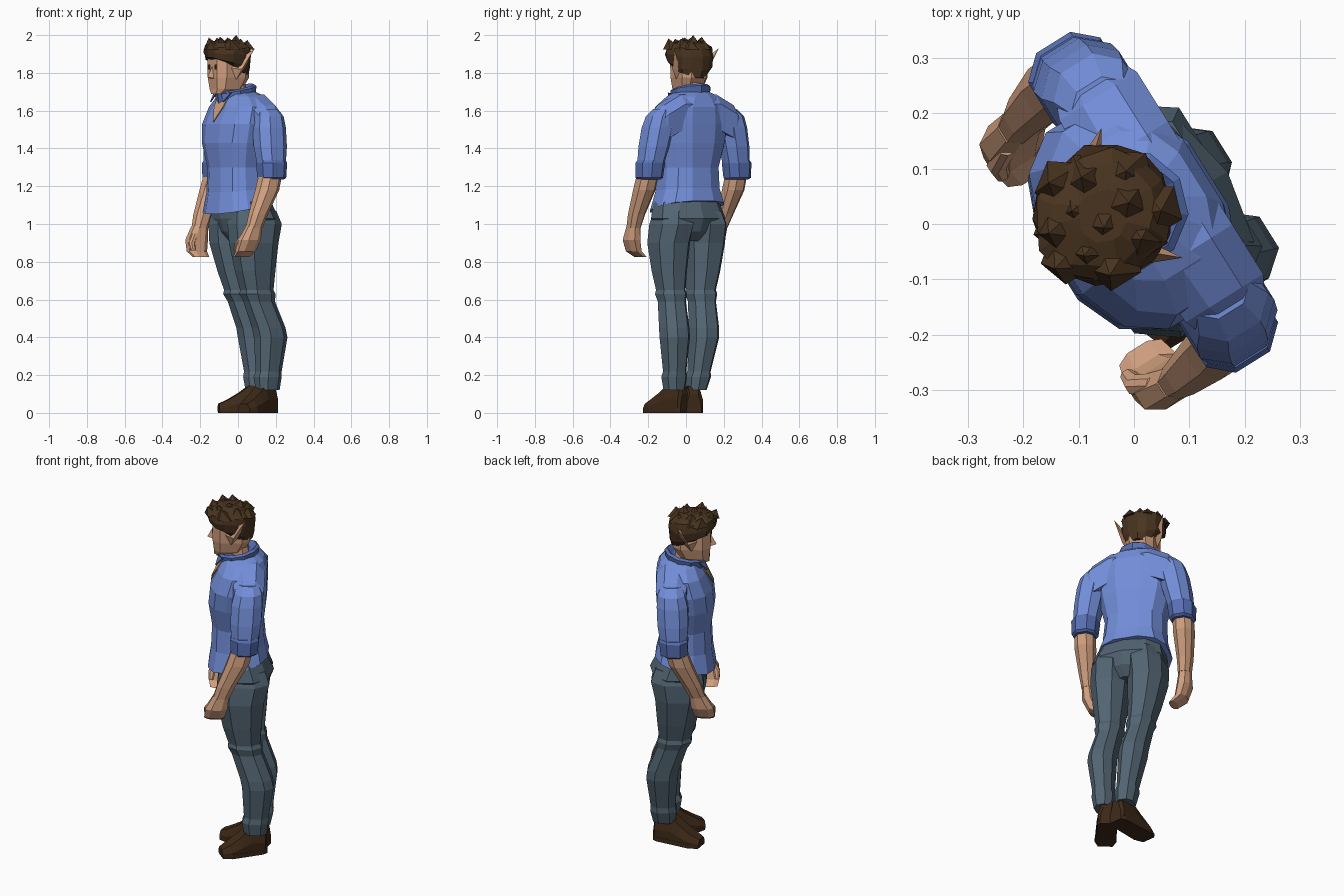
import bpy, bmesh, math, random
from mathutils import Vector
random.seed(4)


def material(name, rgb):
    m = bpy.data.materials.new(name)
    m.diffuse_color = (*rgb, 1)
    return m


SHIRT = material("shirt blue", (0.17, 0.27, 0.69))
TRIM = material("trim blue", (0.095, 0.16, 0.45))
PANTS = material("slate grey", (0.085, 0.13, 0.17))
SKIN = material("skin", (0.64, 0.35, 0.215))
HAIR = material("hair brown", (0.066, 0.034, 0.014))
SHOE = material("shoe brown", (0.047, 0.022, 0.009))
EYE = material("eye dark", (0.04, 0.015, 0.008))


def world(p):
    """Body frame (left, forward, up) turned to the stance direction."""
    s, f, z = p
    return Vector((0.53 * s - 0.848 * f, -0.848 * s - 0.53 * f, z))


def build(name, verts, faces, mat, turn=True):
    bm = bmesh.new()
    vs = [bm.verts.new(world(v) if turn else v) for v in verts]
    for f in faces:
        bm.faces.new([vs[i] for i in f])
    bmesh.ops.recalc_face_normals(bm, faces=bm.faces)
    me = bpy.data.meshes.new(name)
    bm.to_mesh(me)
    bm.free()
    me.materials.append(mat)
    ob = bpy.data.objects.new(name, me)
    bpy.context.collection.objects.link(ob)
    return ob


def loft(name, rings, mat, turn=True):
    n, verts = len(rings[0]), [p for r in rings for p in r]
    faces = [(k * n + i, k * n + (i + 1) % n, (k + 1) * n + (i + 1) % n, (k + 1) * n + i)
             for k in range(len(rings) - 1) for i in range(n)]
    faces += [tuple(range(n)), tuple(range(len(verts) - n, len(verts)))]
    return build(name, verts, faces, mat, turn)


def ring(s, f, z, a, b, n=8, p=0.85, tilt=0.0):
    """Rounded section with a flat front; tilt raises the front edge."""
    pts = []
    for i in range(n):
        t = 2 * math.pi * (i + 0.5) / n
        c, d = math.cos(t), math.sin(t)
        c, d = (math.copysign(abs(v) ** p, v) for v in (c, d))
        pts.append((s + a * c, f + b * d, z + tilt * d))
    return pts


def tube(name, rows, mat, n=8, p=0.85):
    return loft(name, [ring(*r, n=n, p=p) for r in rows], mat)


def plate(name, pts, mat, depth=0.008):
    """Thin plate extruded toward the front."""
    return loft(name, [pts, [(s, f + depth, z) for s, f, z in pts]], mat)


# shirt body with a dipping front hem
body = [(-.005, -.002, 1.088, .20, .165, -.035), (-.008, -.002, 1.18, .172, .148, -.012),
        (-.012, .0, 1.30, .165, .14, 0), (-.015, .002, 1.43, .20, .158, 0),
        (-.015, -.005, 1.53, .215, .155, 0), (-.015, -.025, 1.62, .20, .135, 0),
        (-.02, -.03, 1.675, .14, .11, 0), (-.025, -.02, 1.70, .09, .085, 0)]
loft("shirt_body", [ring(*r[:5], n=12, p=0.8, tilt=r[5]) for r in body], SHIRT)

# yoke running from shoulder to shoulder
yoke = []
for s, top, back, front, low in ((-.265, 1.575, -.125, -.005, 1.48), (-.215, 1.63, -.15, .015, 1.45),
                                 (-.11, 1.685, -.15, .02, 1.5), (.11, 1.685, -.15, .02, 1.5),
                                 (.215, 1.63, -.15, .015, 1.45), (.265, 1.575, -.125, -.005, 1.48)):
    yoke.append([(s - .015, f, z) for f, z in ((back + .015, low), (back, top - .05), (back + .045, top),
                                               (front - .05, top), (front, top - .035), (front, low))])
loft("shirt_yoke", yoke, SHIRT)

# open neckline and collar
plate("open_neckline", [(-.015, .139, 1.54), (.03, .105, 1.62), (.03, .076, 1.675),
                        (-.07, .076, 1.675), (-.06, .105, 1.62)], SKIN)
loft("collar", [ring(-.027, -.002, z, a, b, n=10, p=1, tilt=-.022) for z, a, b in
                ((1.66, .10, .105), (1.712, .11, .112), (1.722, .096, .098), (1.695, .07, .07))], TRIM)
for side in (1, -1):
    plate("collar_tip", [(-.025 + side * .03, .098, 1.688), (-.025 + side * .085, .075, 1.695),
                         (-.025 + side * .062, .113, 1.645)], TRIM)

# arms, mirrored; the right hand hangs a little closer to the body
for side, tag, pull in ((1, "left", .005), (-1, "right", .06)):
    def limb(name, rows, mat):
        out = []
        for s, f, z, a, b in rows:
            k = min(1, max(0, (1.25 - z) / .3))
            out.append((-.015 + side * (s - pull * k), f - .017 * k, z, a, b))
        tube(tag + "_" + name, out, mat)
    limb("sleeve", [(.19, -.065, 1.61, .055, .06), (.215, -.066, 1.57, .075, .078),
                    (.23, -.06, 1.51, .08, .088), (.25, -.055, 1.41, .077, .088),
                    (.27, -.05, 1.30, .066, .074)], SHIRT)
    limb("cuff", [(.268, -.052, 1.335, .068, .076), (.27, -.05, 1.322, .075, .082),
                  (.275, -.048, 1.245, .069, .076), (.275, -.046, 1.235, .058, .064)], TRIM)
    limb("forearm", [(.275, -.05, 1.30, .055, .060), (.285, -.01, 1.18, .056, .064),
                     (.297, .06, 1.05, .042, .052), (.30, .09, .98, .034, .046)], SKIN)
    limb("hand", [(.30, .09, .99, .033, .045), (.297, .118, .915, .04, .064),
                  (.275, .13, .855, .034, .058), (.232, .13, .825, .022, .048)], SKIN)
    limb("thumb", [(.287, .135, .95, .018, .02), (.268, .168, .90, .017, .02),
                   (.245, .172, .86, .01, .013)], SKIN)

# trousers: seat and two legs
tube("trouser_seat", [(.005, -.01, 1.16, .16, .12), (.008, -.02, 1.105, .185, .138),
                      (.01, -.038, 1.03, .205, .155), (.015, -.035, .96, .15, .13),
                      (.016, -.03, .91, .06, .09)], PANTS, n=10)
tube("left_leg", [(.10, -.03, 1.07, .09, .13), (.11, -.035, 1.0, .106, .15), (.122, -.022, .90, .103, .135),
                  (.123, -.03, .75, .085, .11), (.121, -.042, .65, .072, .09),
                  (.122, -.045, .63, .078, .098), (.123, -.055, .59, .068, .086),
                  (.139, -.105, .45, .075, .09), (.142, -.115, .40, .075, .09),
                  (.137, -.106, .22, .057, .07), (.136, -.10, .19, .064, .075),
                  (.136, -.10, .12, .052, .064)], PANTS)
tube("right_leg", [(-.08, -.035, 1.07, .09, .13), (-.088, -.04, 1.0, .106, .15), (-.09, -.032, .90, .103, .135),
                   (-.075, -.045, .75, .085, .11), (-.06, -.055, .65, .072, .09),
                   (-.059, -.057, .63, .078, .098), (-.056, -.07, .59, .068, .086),
                   (-.038, -.118, .45, .075, .09), (-.034, -.125, .40, .075, .09),
                   (-.005, -.122, .22, .057, .07), (.0, -.12, .19, .064, .075),
                   (.01, -.115, .12, .052, .064)], PANTS)

# shoes, each lofted from heel to toe
for tag, heel, toe in (("left", (.18, -.005), (.03, -.205)), ("right", (.165, .042), (-.103, .002))):
    h, t = Vector((*heel, 0)), Vector((*toe, 0))
    across = (t - h).normalized().cross(Vector((0, 0, 1)))
    rings = []
    for k, w, top in ((0, .038, .10), (.05, .05, .14), (.4, .053, .145), (.6, .055, .105),
                      (.82, .056, .07), (1, .038, .048)):
        c = h.lerp(t, k)
        base = .025 - .022 * k if k < .9 else .008
        rings.append([c + across * w * m + Vector((0, 0, z)) for m, z in
                      ((-1, base), (-1, top * .5), (-.6, top), (.6, top), (1, top * .5), (1, base))])
    loft(tag + "_shoe", rings, SHOE, turn=False)
    loft(tag + "_sole", [[c + across * w * m + Vector((0, 0, z)) for m, z in
                          ((-1, 0), (-1, .025), (1, .025), (1, 0))]
                         for c, w in ((h, .04), (h.lerp(t, .1), .052), (h.lerp(t, .8), .058),
                                      (h.lerp(t, .99), .039))], SHOE, turn=False)

# neck, head and face
HS, HF = -.04, .035
tube("neck", [(-.03, -.005, 1.62, .06, .06), (-.03, 0, 1.71, .055, .06), (-.037, .015, 1.80, .055, .06)], SKIN)
tube("head", [(HS, .085, 1.688, .042, .045), (HS, .05, 1.715, .068, .082), (HS, HF, 1.775, .082, .105),
              (HS, HF, 1.88, .085, .105), (HS, HF, 1.93, .07, .085)], SKIN, p=0.6)
build("nose", [(HS - .016, .13, 1.77), (HS + .016, .13, 1.77), (HS, .166, 1.778), (HS, .13, 1.845)],
      [(0, 1, 2), (0, 2, 3), (1, 3, 2), (0, 3, 1)], SKIN)
for side, tag in ((1, "left"), (-1, "right")):
    plate(tag + "_eye", [(HS + side * x, .133, z) for x, z in
                         ((.024, 1.818), (.042, 1.818), (.042, 1.845), (.024, 1.845))], EYE, 0.005)
    # pointed ear
    ear = [(.076, .07, 1.825), (.078, .035, 1.765), (.08, -.005, 1.81), (.088, .015, 1.875),
           (.112, .02, 1.82), (.138, -.042, 1.93)]
    build(tag + "_ear", [(HS + side * s, f, z) for s, f, z in ear],
          [(0, 1, 4), (1, 2, 4), (2, 5, 4), (5, 3, 4), (3, 0, 4), (0, 3, 2, 1), (2, 3, 5)], SKIN)

# tousled hair: jagged domed cap sloping down to the nape, plus broad tufts
rows = [(1.825, .09, .108, .055, .008), (1.85, .112, .122, .035, .007), (1.895, .122, .13, .012, .007),
        (1.935, .117, .126, .005, .008), (1.958, .09, .10, 0, .008), (1.972, .045, .05, 0, .006)]
cap = []
for z, a, b, tilt, jit in rows:
    cap.append([tuple(c + random.uniform(-jit, jit) for c in p)
                for p in ring(-.043, .038, z, a, b, n=14, p=0.95, tilt=tilt)])
loft("hair_cap", cap, HAIR)
for i in range(12):
    t, r = i * 2.4, .03 * math.sqrt(i)
    s, f = -.043 + r * math.cos(t), .038 + r * math.sin(t)
    tip = 2.0 if i == 2 else random.uniform(1.975, 1.993) - .35 * max(0, r - .06)
    ds, df = .02 * math.cos(t), .012 + .02 * math.sin(t)
    w = .065 - .3 * max(0, r - .05)
    base = ring(s, f, 1.925, w, w, n=5, p=1)
    build("hair_tuft", base + [(s + ds, f + df, tip)],
          [(k, (k + 1) % 5, 5) for k in range(5)] + [tuple(range(5))], HAIR)
